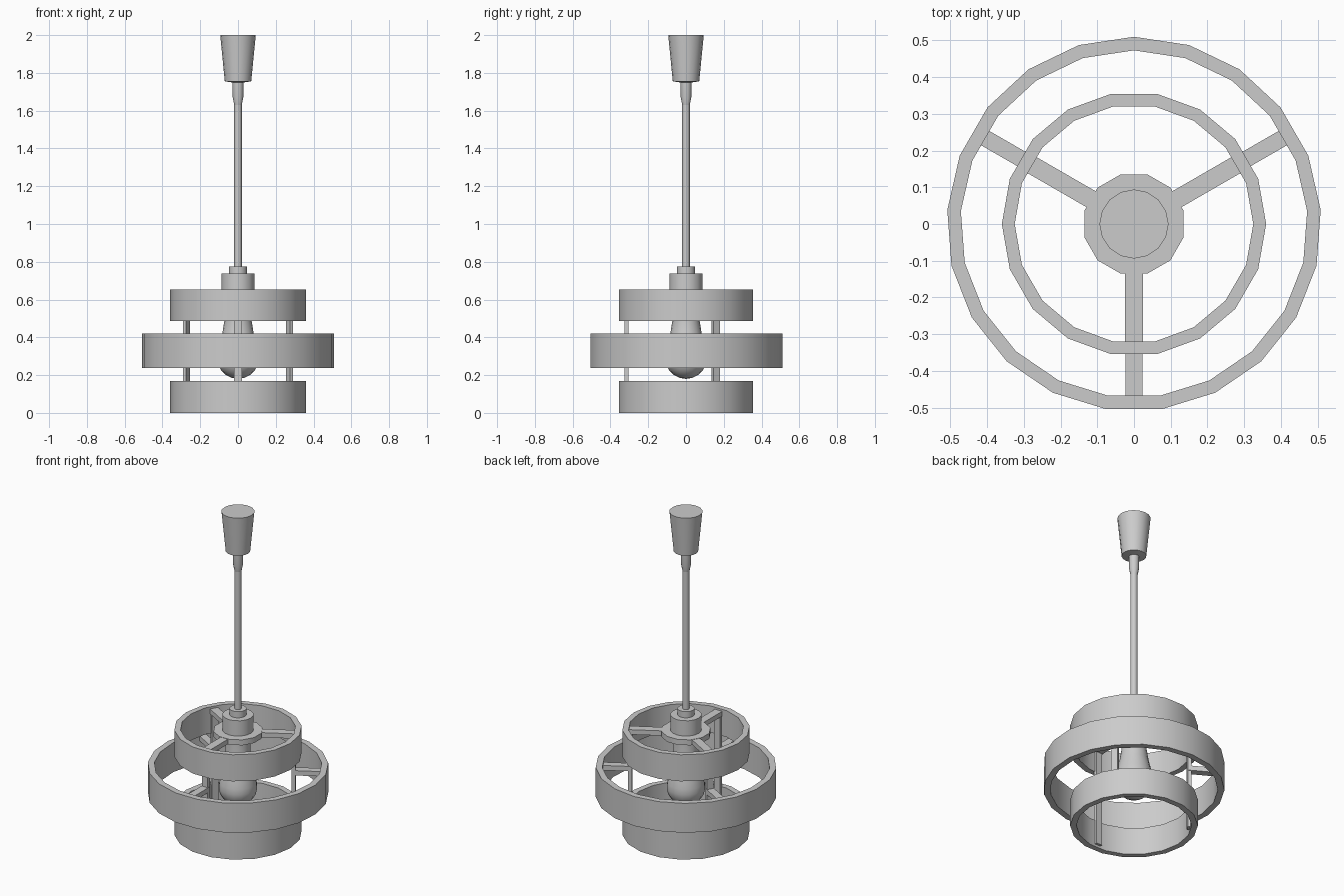
import bpy, bmesh, math
from mathutils import Matrix, Vector

if "Cube" in bpy.data.objects:
    bpy.data.objects.remove(bpy.data.objects["Cube"])

grey = bpy.data.materials.new("satin grey")
grey.diffuse_color = (0.6, 0.6, 0.6, 1)
grey.use_nodes = True
grey.node_tree.nodes["Principled BSDF"].inputs["Base Color"].default_value = grey.diffuse_color


def finish(name, bm, smooth=True):
    bmesh.ops.remove_doubles(bm, verts=bm.verts, dist=1e-5)
    bmesh.ops.recalc_face_normals(bm, faces=bm.faces)
    mesh = bpy.data.meshes.new(name)
    bm.to_mesh(mesh)
    bm.free()
    mesh.materials.append(grey)
    ob = bpy.data.objects.new(name, mesh)
    bpy.context.collection.objects.link(ob)
    if smooth:
        bpy.ops.object.select_all(action='DESELECT')
        ob.select_set(True)
        bpy.context.view_layer.objects.active = ob
        bpy.ops.object.shade_smooth_by_angle(angle=math.radians(40))
    return ob


def lathe(name, profile, sides, start=0.0, closed=False):
    """Turn (radius, z) points around the z axis."""
    bm = bmesh.new()
    rows = []
    for i in range(sides):
        a = math.radians(start) + 2 * math.pi * i / sides
        rows.append([bm.verts.new((r * math.cos(a), r * math.sin(a), z)) for r, z in profile])
    n = len(profile)
    for i in range(sides):
        p, q = rows[i], rows[(i + 1) % sides]
        for j in range(n if closed else n - 1):
            k = (j + 1) % n
            bm.faces.new((p[j], q[j], q[k], p[k]))
    if not closed:
        for j in (0, n - 1):
            if profile[j][0] > 0:
                bm.faces.new([row[j] for row in rows])
    return finish(name, bm)


def ring(name, outer, inner, low, high, sides, start):
    return lathe(name, [(inner, low), (outer, low), (outer, high), (inner, high)],
                 sides, start, closed=True)


def radial_box(name, angle, r0, r1, width, z0, z1):
    """Box pointing outwards at the given angle."""
    bm = bmesh.new()
    bmesh.ops.create_cube(bm, size=1)
    bmesh.ops.scale(bm, vec=Vector((r1 - r0, width, z1 - z0)), verts=bm.verts)
    bmesh.ops.translate(bm, vec=Vector(((r0 + r1) / 2, 0, (z0 + z1) / 2)), verts=bm.verts)
    bmesh.ops.rotate(bm, cent=Vector(), matrix=Matrix.Rotation(math.radians(angle), 3, 'Z'),
                     verts=bm.verts)
    return finish(name, bm, smooth=False)


# Three shade rings
ring("lower_ring", 0.36, 0.325, 0.0, 0.17, 18, 0)
ring("middle_ring", 0.51, 0.473, 0.237, 0.42, 21, 90)
ring("upper_ring", 0.36, 0.325, 0.487, 0.652, 18, 0)

# Three-legged frame joining the rings to the hub
for side, angle in (("right", 30), ("left", 150), ("front", 270)):
    radial_box(side + "_upper_arm", angle, 0.08, 0.328, 0.05, 0.61, 0.64)
    radial_box(side + "_post", angle, 0.305, 0.326, 0.04, 0.015, 0.638)
    radial_box(side + "_middle_arm", angle, 0.306, 0.476, 0.045, 0.38, 0.41)

# Hub plate, lamp holder and bulb
lathe("hub_plate", [(0.14, 0.608), (0.14, 0.642)], 12, 15)
lathe("lamp_holder", [(0.088, 0.63), (0.088, 0.737), (0.048, 0.737), (0.048, 0.775)], 16)
bulb = [(0.072, 0.615), (0.072, 0.49), (0.083, 0.42), (0.1, 0.35)]
for i in range(7):
    a = math.radians(15 - 17.5 * i)
    bulb.append((max(0.11 * math.cos(a), 0), 0.29 + 0.11 * math.sin(a)))
bulb[-1] = (0, 0.18)
lathe("bulb", bulb, 16)

# Hanging rod and ceiling cap
lathe("rod", [(0.02, 0.76), (0.02, 1.68)], 12)
lathe("rod_collar", [(0.02, 1.63), (0.028, 1.67), (0.03, 1.76)], 12)
lathe("ceiling_cap", [(0, 1.745), (0.07, 1.755), (0.094, 2.0)], 16)
